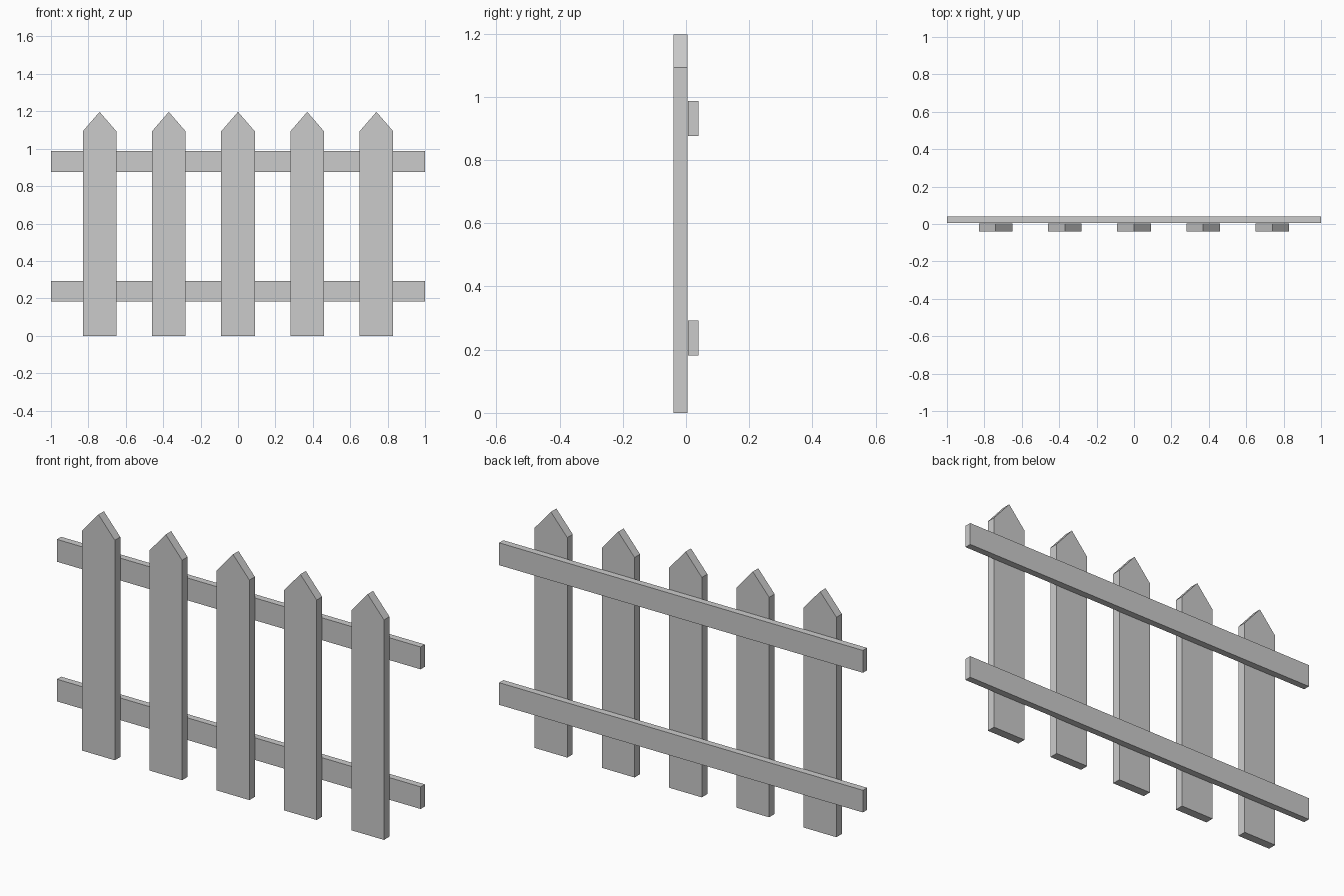
import bpy
import bmesh

if "Cube" in bpy.data.objects:
    bpy.data.objects.remove(bpy.data.objects["Cube"])


def extrude_profile(name, points, y0, y1):
    """Extrude an x-z outline from y0 to y1."""
    bm = bmesh.new()
    face = bm.faces.new([bm.verts.new((x, y0, z)) for x, z in points])
    result = bmesh.ops.extrude_face_region(bm, geom=[face])
    moved = [v for v in result["geom"] if isinstance(v, bmesh.types.BMVert)]
    bmesh.ops.translate(bm, verts=moved, vec=(0, y1 - y0, 0))
    bmesh.ops.recalc_face_normals(bm, faces=bm.faces)
    mesh = bpy.data.meshes.new(name)
    bm.to_mesh(mesh)
    bm.free()
    obj = bpy.data.objects.new(name, mesh)
    bpy.context.collection.objects.link(obj)
    return obj


# Five pointed pickets
HALF_WIDTH, SHOULDER, TIP, SPACING = 0.09, 1.093, 1.197, 0.37
outline = [(-HALF_WIDTH, 0), (HALF_WIDTH, 0), (HALF_WIDTH, SHOULDER),
           (0, TIP), (-HALF_WIDTH, SHOULDER)]
for i in range(5):
    picket = extrude_profile(f"picket_{i + 1}", outline, -0.039, 0.004)
    picket.location.x = (i - 2) * SPACING

# Two horizontal rails behind the pickets
for name, z0, z1 in (("lower_rail", 0.182, 0.292), ("upper_rail", 0.876, 0.987)):
    extrude_profile(name, [(-1, z0), (1, z0), (1, z1), (-1, z1)], 0.006, 0.039)
